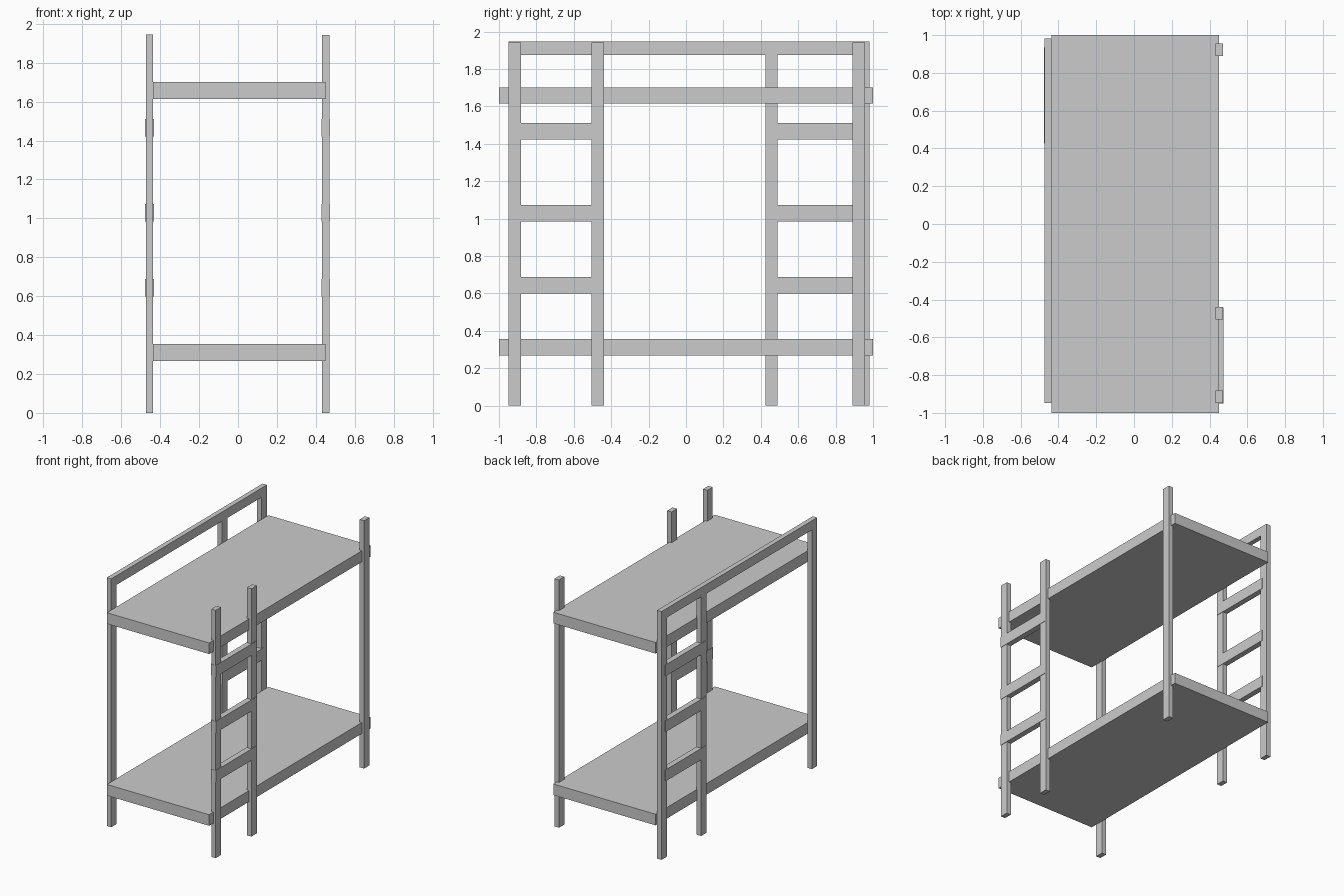
import bpy

# Remove the default cube only
cube = bpy.data.objects.get("Cube")
if cube:
    bpy.data.objects.remove(cube, do_unlink=True)

grey = bpy.data.materials.new("plain_grey")
grey.use_nodes = True
colour = (0.6, 0.6, 0.6, 1)
grey.diffuse_color = colour
grey.node_tree.nodes["Principled BSDF"].inputs["Base Color"].default_value = colour


def box(name, x, y, z):
    """Box spanning the given (low, high) ranges."""
    spans = (x, y, z)
    bpy.ops.mesh.primitive_cube_add(size=1, location=[(a + b) / 2 for a, b in spans])
    ob = bpy.context.object
    ob.name = name
    ob.scale = [b - a for a, b in spans]
    bpy.ops.object.transform_apply(location=False, rotation=False, scale=True)
    ob.data.materials.append(grey)
    return ob


# Two sleeping platforms
for name, z in (("lower", 0.268), ("upper", 1.614)):
    box(name + "_platform", (-0.437, 0.45), (-1, 1), (z, z + 0.087))

# Upright posts, three on each long side
LEFT, RIGHT = (0.432, 0.47), (-0.474, -0.436)
POST = 0.066
for side, x, starts in (("left", LEFT, (-0.948, -0.505, 0.89)),
                        ("right", RIGHT, (-0.948, 0.424, 0.915))):
    for place, y in zip(("front", "middle", "back"), starts):
        box(f"{side}_{place}_post", x, (y, y + POST), (0, 1.942))

# Guard rail along the top of the right side
box("guard_rail", RIGHT, (-0.948, 0.981), (1.874, 1.946))

# Ladder rungs, standing slightly proud of the posts
for side, x, y in (("left", LEFT, (-0.95, -0.442)),
                   ("right", RIGHT, (0.427, 0.935))):
    for i, z in enumerate((0.599, 0.984, 1.422)):
        box(f"{side}_rung_{i + 1}", (x[0] - 0.003, x[1] + 0.003), y, (z, z + 0.089))
